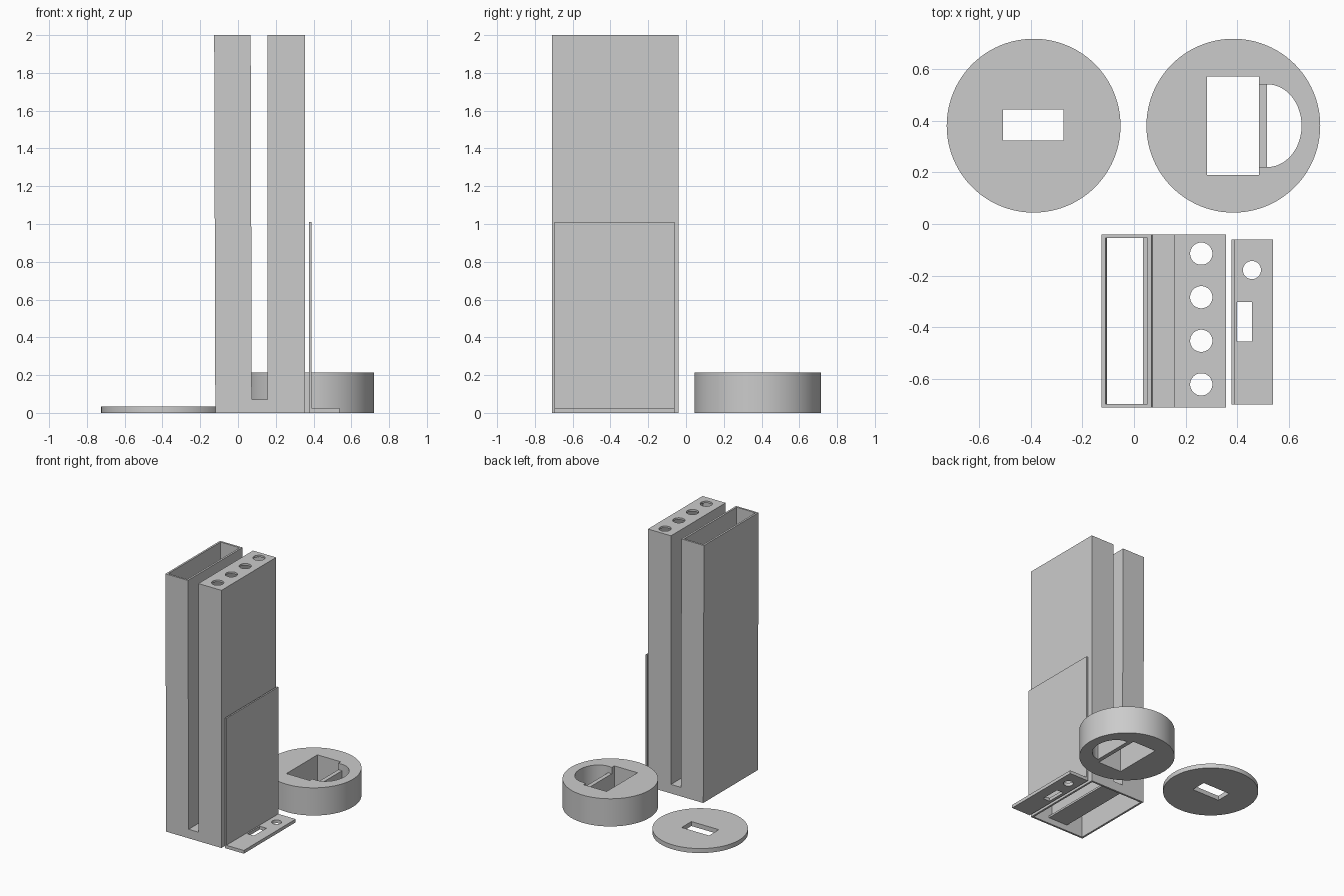
import bpy, bmesh, math
from mathutils import Vector

cube = bpy.data.objects.get("Cube")
if cube:
    bpy.data.objects.remove(cube, do_unlink=True)

grey = bpy.data.materials.new("plain grey")
grey.use_nodes = True
GREY = (0.6, 0.6, 0.6, 1)
grey.diffuse_color = GREY
grey.node_tree.nodes["Principled BSDF"].inputs["Base Color"].default_value = GREY


def prism(name, points, depth):
    """Extrude a closed outline of 3D points along the depth vector."""
    bm = bmesh.new()
    face = bm.faces.new([bm.verts.new(p) for p in points])
    new = bmesh.ops.extrude_face_region(bm, geom=[face])["geom"]
    bmesh.ops.translate(bm, vec=depth, verts=[e for e in new if isinstance(e, bmesh.types.BMVert)])
    bmesh.ops.recalc_face_normals(bm, faces=bm.faces)
    mesh = bpy.data.meshes.new(name)
    bm.to_mesh(mesh)
    bm.free()
    mesh.materials.append(grey)
    obj = bpy.data.objects.new(name, mesh)
    bpy.context.collection.objects.link(obj)
    return obj


def box(name, x0, x1, y0, y1, z0, z1):
    return prism(name, [(x0, y0, z0), (x1, y0, z0), (x1, y1, z0), (x0, y1, z0)], Vector((0, 0, z1 - z0)))


def disc(name, x, y, r, z0, z1, n=96, sweep=2 * math.pi):
    """Round prism; a half sweep gives a D shape bulging towards +x."""
    full = sweep > 6
    steps = n if full else n + 1
    angles = [-sweep / 2 + sweep * i / n for i in range(steps)]
    return prism(name, [(x + r * math.cos(a), y + r * math.sin(a), z0) for a in angles],
                 Vector((0, 0, z1 - z0)))


def cut(target, cutters):
    for c in cutters:
        c.hide_render = True
        mod = target.modifiers.new("cut", "BOOLEAN")
        mod.operation = "DIFFERENCE"
        mod.solver = "EXACT"
        mod.object = c
    bpy.context.view_layer.update()
    deps = bpy.context.evaluated_depsgraph_get()
    mesh = bpy.data.meshes.new_from_object(target.evaluated_get(deps))
    target.modifiers.clear()
    target.data = mesh
    for c in cutters:
        bpy.data.objects.remove(c, do_unlink=True)


def smooth(obj):
    bpy.ops.object.select_all(action="DESELECT")
    obj.select_set(True)
    bpy.context.view_layer.objects.active = obj
    bpy.ops.object.shade_smooth_by_angle(angle=math.radians(30))


# Twin tower: U-shaped outline, hollowed from below
FRONT, BACK, WALL = -0.71, -0.04, 0.015
IN_F, IN_B = FRONT + WALL, BACK - WALL
outline = [(-0.12, 0), (0.355, 0), (0.355, 2), (0.157, 2), (0.157, 0.07),
           (0.073, 0.07), (0.073, 2), (-0.12, 2)]
tower = prism("twin_tower", [(x, FRONT, z) for x, z in outline], Vector((0, BACK - FRONT, 0)))
cut(tower, [
    box("open_cavity", -0.105, 0.058, IN_F, IN_B, -0.1, 2.1),
    box("closed_cavity", 0.172, 0.34, IN_F, IN_B, -0.1, 1.985),
    box("under_bridge", 0.04, 0.19, IN_F, IN_B, -0.1, 0.055),
] + [disc("top_hole", 0.26, -0.62 + 0.1685 * i, 0.043, 1.9, 2.1, 48) for i in range(4)])
# Slight outward lean of the open tower
for v in tower.data.vertices:
    if v.co.z > 1 and v.co.x < 0.1:
        v.co.x -= 0.006
smooth(tower)

# Bridge plate reaching a little into both cavities
box("bridge_plate", 0.035, 0.2, IN_F, IN_B, 0.045, 0.06)

# L-shaped cover panel with foot openings
profile = [(0.376, 0), (0.538, 0), (0.538, 0.025), (0.388, 0.025), (0.388, 1.01), (0.376, 1.01)]
panel = prism("cover_panel", [(x, -0.697, z) for x, z in profile], Vector((0, 0.637, 0)))
cut(panel, [
    disc("round_opening", 0.456, -0.178, 0.035, -0.1, 0.1, 48),
    box("slot_opening", 0.398, 0.456, -0.455, -0.302, -0.1, 0.1),
])
smooth(panel)

# Thin round lid
lid = disc("round_lid", -0.388, 0.38, 0.336, 0, 0.035)
cut(lid, [box("lid_slot", -0.507, -0.272, 0.322, 0.442, -0.1, 0.1)])
smooth(lid)

# Thick round base with a rectangular and a D-shaped well
base = disc("round_base", 0.384, 0.38, 0.336, 0, 0.215)
cut(base, [
    box("square_well", 0.283, 0.483, 0.19, 0.57, -0.1, 0.3),
    disc("round_well", 0.515, 0.38, 0.16, -0.1, 0.3, 48, math.pi),
    box("divider_drop", 0.47, 0.52, 0.22, 0.54, 0.165, 0.3),
])
# Flatten the D to its shallower bulge
for v in base.data.vertices:
    if v.co.x > 0.516 and (v.co.x - 0.515) ** 2 + (v.co.y - 0.38) ** 2 < 0.0262:
        v.co.x = 0.515 + (v.co.x - 0.515) * 0.83
smooth(base)
